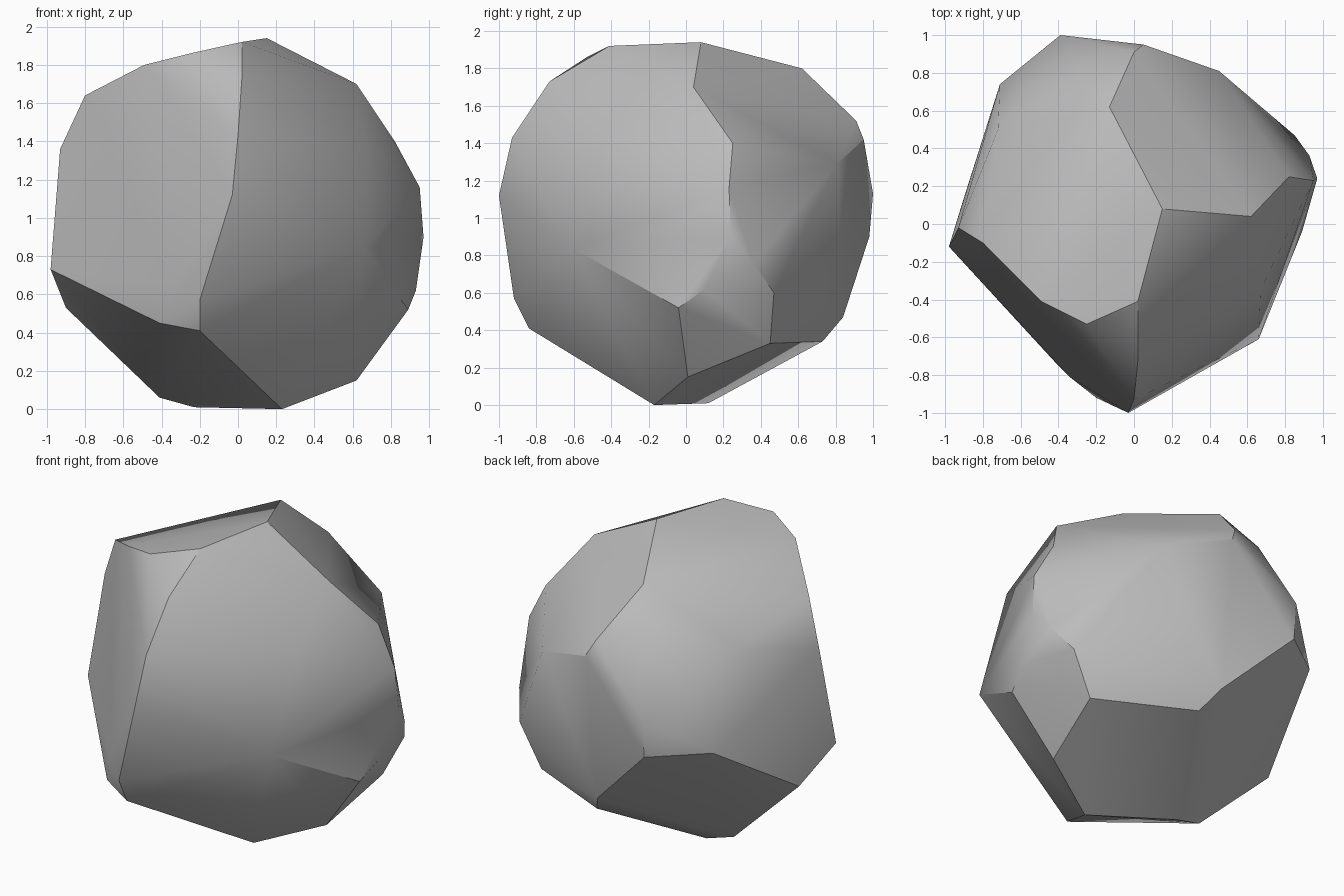
import bpy
import bmesh
import math

# Remove the default object only
default_cube = bpy.data.objects.get("Cube")
if default_cube:
    bpy.data.objects.remove(default_cube, do_unlink=True)


def make_material(name, colour):
    """One flat matte colour for viewport and render."""
    material = bpy.data.materials.new(name)
    material.use_nodes = True
    material.diffuse_color = colour
    shader = material.node_tree.nodes["Principled BSDF"]
    shader.inputs["Base Color"].default_value = colour
    shader.inputs["Roughness"].default_value = 0.9
    return material


# Rim of the broad sheared facet on the front
front_facet_rim = [
    (-.98, -.12, .73), (-.93, -.02, 1.36), (-.8, -.1, 1.64),
    (-.49, -.41, 1.8), (-.25, -.53, 1.86), (.02, -.73, 1.73),
    (0, -.93, 1.43), (-.03, -1, 1.12), (-.2, -.92, .57),
    (-.2, -.84, .41), (-.41, -.74, .45), (-.34, -.81, .65),
]

# Gently sloping crown
crown = [
    (.02, -.41, 1.92), (.15, .08, 1.94), (-.13, .62, 1.8),
    (.62, .04, 1.7), (-.72, .5, 1.5), (-.28, .79, 1.56),
]

# Shoulder and ridge on the left flank
left_flank = [
    (.67, -.35, 1.4), (.66, -.61, .84), (.95, .23, 1.16),
    (.97, .24, .9), (.93, .36, .76), (.85, .47, .6),
    (.93, .1, .62), (.89, -.04, .52), (.82, .25, 1.4),
]

# Broken corners of the back
back_corners = [
    (0, .91, 1.52), (.05, .95, 1.42), (-.39, 1, 1.13), (-.39, .98, .9),
    (-.71, .74, .92), (-.66, .7, 1.12), (.45, .81, 1.29),
    (.04, .84, .47), (.12, .73, .34),
]

# Small resting base and the undercut above it
base_corners = [
    (-.9, .14, .53), (-.41, .1, .06), (-.23, .12, .01),
    (.23, -.17, 0), (.62, .01, .15), (.71, .45, .33),
]


def wrap_boulder(name, corner_groups, material):
    """Stretch one closed faceted skin around all the corners."""
    bm = bmesh.new()
    for group in corner_groups:
        for corner in group:
            bm.verts.new(corner)
    bmesh.ops.convex_hull(bm, input=bm.verts[:], use_existing_faces=False)

    # Drop corners buried inside the skin
    buried = [vert for vert in bm.verts if not vert.link_faces]
    bmesh.ops.delete(bm, geom=buried, context="VERTS")

    # Join nearly level triangles into broad cut faces
    bmesh.ops.dissolve_limit(
        bm, angle_limit=math.radians(3),
        verts=bm.verts[:], edges=bm.edges[:])
    bmesh.ops.recalc_face_normals(bm, faces=bm.faces[:])

    mesh = bpy.data.meshes.new(name)
    bm.to_mesh(mesh)
    bm.free()
    mesh.materials.append(material)
    boulder = bpy.data.objects.new(name, mesh)
    bpy.context.collection.objects.link(boulder)
    return boulder


stone_grey = make_material("stone_grey", (.5, .5, .5, 1))
boulder = wrap_boulder(
    "boulder",
    [front_facet_rim, crown, left_flank, back_corners, base_corners],
    stone_grey)

# Soft shading across shallow bends, crisp sharp breaks
bpy.ops.object.select_all(action="DESELECT")
boulder.select_set(True)
bpy.context.view_layer.objects.active = boulder
bpy.ops.object.shade_smooth_by_angle(angle=math.radians(32))
